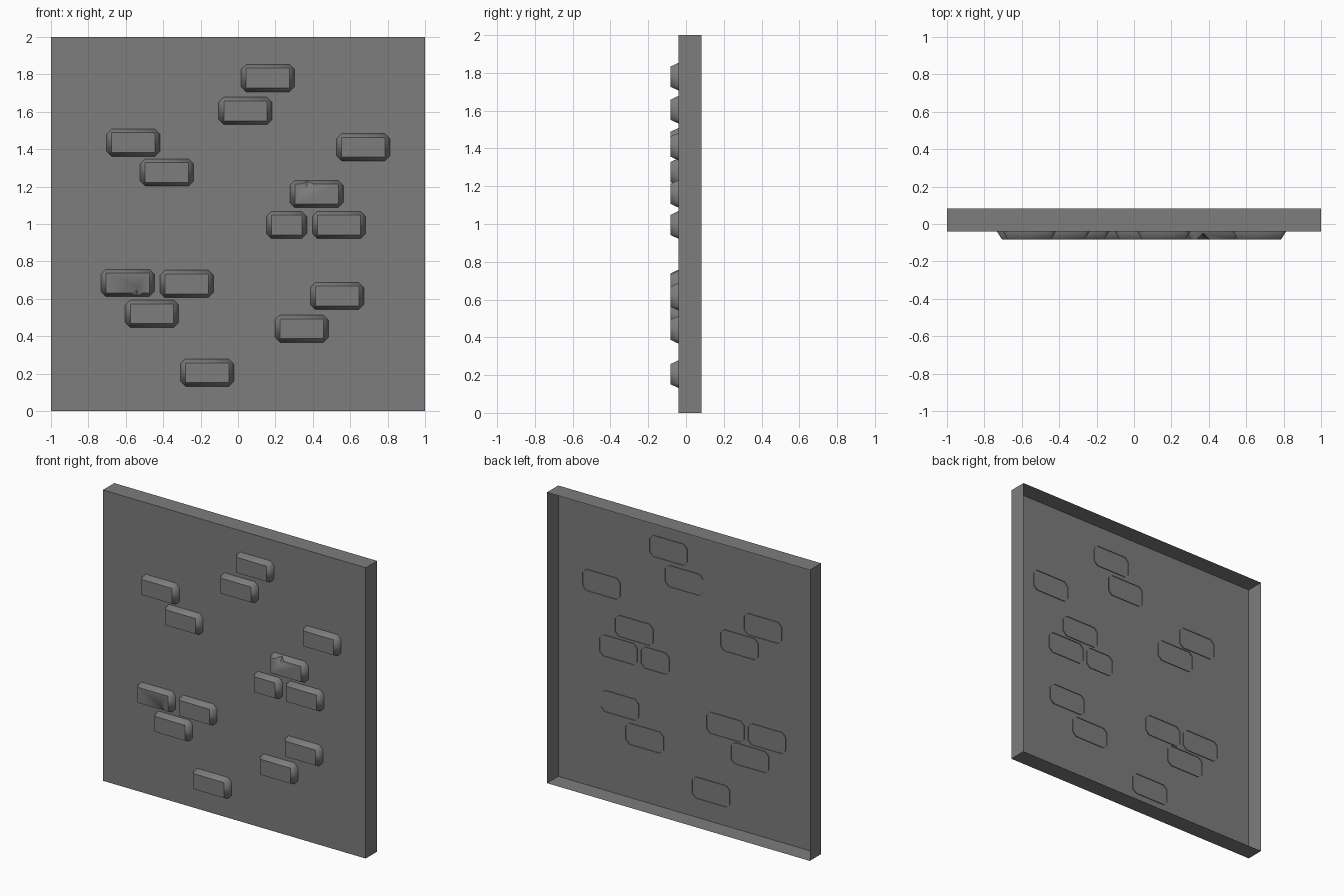
import bpy
import bmesh
import math
from mathutils import Vector

cube = bpy.data.objects.get("Cube")
if cube:
    bpy.data.objects.remove(cube, do_unlink=True)

PANEL_Y, BACK_Y, FRONT_Y = -0.04, 0.083, -0.083
SUNK_Y = PANEL_Y + 0.005      # bricks poke slightly through the panel

stone = bpy.data.materials.new("stone grey")
stone.use_nodes = True
GREY = (0.205, 0.205, 0.205, 1)
stone.diffuse_color = GREY
bsdf = stone.node_tree.nodes["Principled BSDF"]
bsdf.inputs["Base Color"].default_value = GREY
bsdf.inputs["Roughness"].default_value = 0.9


def finish(bm, name, smooth=False):
    mesh = bpy.data.meshes.new(name)
    bm.to_mesh(mesh)
    bm.free()
    mesh.materials.append(stone)
    obj = bpy.data.objects.new(name, mesh)
    bpy.context.collection.objects.link(obj)
    if smooth:
        bpy.ops.object.select_all(action='DESELECT')
        obj.select_set(True)
        bpy.context.view_layer.objects.active = obj
        bpy.ops.object.shade_smooth_by_angle(angle=math.radians(55))
    return obj


def wall_panel():
    # Box shell with an open back
    bm = bmesh.new()
    bmesh.ops.create_cube(bm, size=1)
    for v in bm.verts:
        v.co = (v.co.x * 2, BACK_Y if v.co.y > 0 else PANEL_Y, v.co.z * 2 + 1)
    back = [f for f in bm.faces if f.normal.y > 0.9]
    bmesh.ops.delete(bm, geom=back, context='FACES_ONLY')
    finish(bm, "wall_panel")


def brick(name, cx, cz, width=0.286, chip_side=None, chip_x=0):
    # Chamfered outline tapering to a rectangular front
    w, h, c = width / 2, 0.073, 0.027
    bm = bmesh.new()

    def vert(x, y, z):
        return bm.verts.new((cx + x, y, cz + z))

    outline = [(c - w, -h), (w - c, -h), (w, c - h), (w, h - c),
               (w - c, h), (c - w, h), (-w, h - c), (-w, c - h)]
    rim = [vert(x, SUNK_Y, z) for x, z in outline]
    base = [vert(x, PANEL_Y, z) for x, z in outline]
    fw, fh = w - 0.027, h - 0.02
    front = [vert(sx * fw, FRONT_Y, sz * fh)
             for sx, sz in ((-1, -1), (1, -1), (1, 1), (-1, 1))]
    for i in range(8):
        j = (i + 1) % 8
        bm.faces.new((rim[i], rim[j], base[j], base[i]))

    face = []
    for i in range(4):
        j = (i + 1) % 4
        a, b = base[2 * i], base[2 * i + 1]
        face.append(front[i])
        side = [a, b, front[j]]
        if i == chip_side:
            # Pyramid-shaped chip knocked out of the front edge
            d = (front[j].co - front[i].co).normalized()
            up = 1 if front[i].co.z > cz else -1
            mid = Vector((cx + chip_x, FRONT_Y, front[i].co.z))
            start = bm.verts.new(mid - d * 0.035)
            end = bm.verts.new(mid + d * 0.035)
            inner = bm.verts.new(mid + Vector((0, 0, -0.032 * up)))
            outer = bm.verts.new(mid + Vector((0, 0.8 * (PANEL_Y - FRONT_Y), 0.016 * up)))
            pit = bm.verts.new(mid + Vector((0, 0.029, 0)))
            face += [start, inner, end]
            side += [end, outer, start]
            ring = [start, inner, end, outer]
            for k in range(4):
                bm.faces.new((ring[(k + 1) % 4], ring[k], pit))
        bm.faces.new(side + [front[i]])
        bm.faces.new((b, base[(2 * i + 2) % 8], front[j]))
    bm.faces.new(face)
    finish(bm, name, smooth=True)


wall_panel()

# Whole bricks
centres = [(0.16, 1.78), (0.04, 1.605), (-0.56, 1.435), (-0.38, 1.275),
           (0.67, 1.41), (0.54, 0.995), (-0.275, 0.68), (-0.46, 0.52),
           (0.53, 0.615), (0.34, 0.44), (-0.165, 0.205)]
for n, (x, z) in enumerate(centres, 1):
    brick(f"brick_{n}", x, z)

# Short brick and the two chipped bricks
brick("short_brick", 0.26, 0.995, width=0.216)
brick("chipped_brick_upper", 0.42, 1.16, chip_side=2, chip_x=-0.05)
brick("chipped_brick_lower", -0.59, 0.685, chip_side=0, chip_x=0.05)
